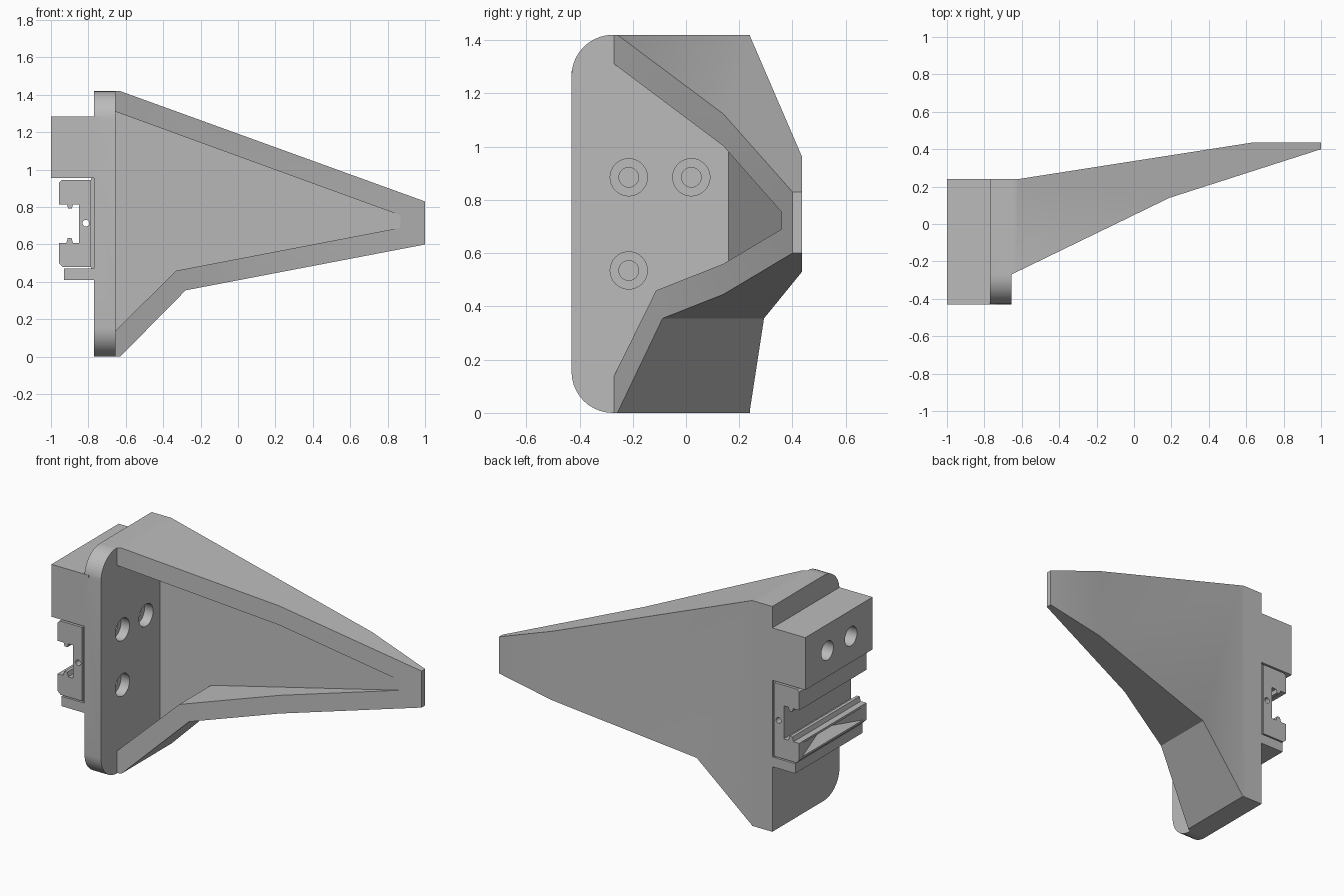
import bpy, bmesh, math
from mathutils import Matrix, Vector

if "Cube" in bpy.data.objects:
    bpy.data.objects.remove(bpy.data.objects["Cube"], do_unlink=True)

grey = bpy.data.materials.new("plain grey")
grey.use_nodes = True
grey.diffuse_color = (0.5, 0.5, 0.5, 1)
grey.node_tree.nodes["Principled BSDF"].inputs["Base Color"].default_value = (0.5, 0.5, 0.5, 1)


def add_object(name, bm):
    bmesh.ops.recalc_face_normals(bm, faces=bm.faces)
    mesh = bpy.data.meshes.new(name)
    bm.to_mesh(mesh)
    bm.free()
    mesh.materials.append(grey)
    obj = bpy.data.objects.new(name, mesh)
    bpy.context.collection.objects.link(obj)
    return obj


def prism(name, points, low, high, axis="y"):
    """Extrude a 2D outline along an axis; high may be a function of the first coordinate."""
    place = {"x": lambda a, b, c: (c, a, b),
             "y": lambda a, b, c: (a, c, b),
             "z": lambda a, b, c: (a, b, c)}[axis]
    top = high if callable(high) else lambda a: high
    bm = bmesh.new()
    near = [bm.verts.new(place(a, b, low)) for a, b in points]
    far = [bm.verts.new(place(a, b, top(a))) for a, b in points]
    bm.faces.new(near)
    bm.faces.new(far)
    for i in range(len(points)):
        j = (i + 1) % len(points)
        bm.faces.new((near[i], near[j], far[j], far[i]))
    return add_object(name, bm)


def box(name, x, y, z):
    return prism(name, [(x[0], z[0]), (x[1], z[0]), (x[1], z[1]), (x[0], z[1])], *y)


def cylinder(name, centre, radius, length, axis="X", sides=32):
    bm = bmesh.new()
    turn = Matrix.Rotation(math.pi / 2, 4, "Y" if axis == "X" else "X")
    bmesh.ops.create_cone(bm, cap_ends=True, segments=sides, radius1=radius, radius2=radius,
                          depth=length, matrix=Matrix.Translation(centre) @ turn)
    return add_object(name, bm)


def combine(target, other, operation):
    """Apply a boolean and discard the second body."""
    mod = target.modifiers.new("combine", "BOOLEAN")
    mod.operation, mod.solver, mod.object = operation, "EXACT", other
    bpy.context.view_layer.objects.active = target
    bpy.ops.object.modifier_apply(modifier=mod.name)
    bpy.data.objects.remove(other, do_unlink=True)


def arc(centre, radius, start, end, steps=10):
    return [(centre[0] + radius * math.cos(math.radians(start + (end - start) * i / steps)),
             centre[1] + radius * math.sin(math.radians(start + (end - start) * i / steps)))
            for i in range(steps + 1)]


FRONT, BACK = -0.43, 0.24
HEIGHT = 1.42
PLATE = -0.655   # open face of the mounting plate
WALL = -0.77     # rear face of the mounting plate

# Tapering arm: side outline crossed with plan outline
bracket = prism("bracket", [(-0.72, 0), (-0.63, 0), (-0.28, 0.355), (1, 0.6), (1, 0.83),
                            (-0.63, HEIGHT), (-0.72, HEIGHT)], -0.6, 0.6)
plan = prism("plan", [(-0.74, -0.27), (PLATE, -0.27), (0.19, 0.14), (1, 0.4), (1.01, 0.435),
                      (0.63, 0.435), (-0.62, BACK), (-0.74, BACK)], -0.1, 1.6, "z")
combine(bracket, plan, "INTERSECT")

# Pocket with a sloping floor, leaving the flanges
pocket = prism("pocket", [(PLATE, 0.14), (-0.33, 0.46), (0.87, 0.69), (0.87, 0.755), (PLATE, 1.31)],
               -0.6, lambda x: 0.16 + (x - PLATE) * 0.131)
combine(bracket, pocket, "DIFFERENCE")

# Mounting plate with rounded front corners
r = 0.155
plate = prism("plate", arc((FRONT + r, HEIGHT - r), r, 90, 180) + arc((FRONT + r, r), r, 180, 270)
              + [(BACK, 0), (BACK, HEIGHT)], WALL, PLATE, "x")
combine(bracket, plate, "UNION")

# Rear mounting block and the small ledge below the clip
combine(bracket, box("block", (-1, WALL + 0.03), (FRONT, BACK), (0.955, 1.285)), "UNION")
combine(bracket, box("ledge", (-0.93, WALL + 0.03), (FRONT, BACK), (0.41, 0.472)), "UNION")

# Counterbored screw holes in the plate
for y, z in ((-0.215, 0.885), (0.02, 0.885), (-0.215, 0.535)):
    combine(bracket, cylinder("counterbore", (PLATE, y, z), 0.07, 0.12), "DIFFERENCE")
    combine(bracket, cylinder("screw_hole", (PLATE, y, z), 0.037, 0.4), "DIFFERENCE")
# Blind holes in the rear block
for y in (-0.215, 0.02):
    combine(bracket, cylinder("block_hole", (-1, y, 1.12), 0.06, 0.36), "DIFFERENCE")

# Rail clip: channel section with a hooked upper jaw and ridged lower jaw
clip = prism("rail_clip", [(-0.957, 0.815), (-0.915, 0.815), (-0.908, 0.793), (-0.888, 0.793),
                           (-0.882, 0.815), (-0.85, 0.815), (-0.85, 0.607), (-0.882, 0.607),
                           (-0.89, 0.635), (-0.91, 0.635), (-0.918, 0.607), (-0.957, 0.607),
                           (-0.957, 0.5), (-0.937, 0.48), (-0.785, 0.48), (-0.785, 0.945),
                           (-0.942, 0.945), (-0.957, 0.93)], FRONT, BACK)
combine(clip, cylinder("pin_hole", (-0.813, 0, 0.714), 0.018, 2, "Y", 20), "DIFFERENCE")

# Faceted hollow in the outer side of the lower jaw
bm = bmesh.new()
corners = [bm.verts.new((-0.96, y, z)) for y, z in
           ((FRONT + 0.02, 0.51), (BACK - 0.02, 0.51), (BACK - 0.02, 0.595), (FRONT + 0.02, 0.595))]
tip = bm.verts.new((-0.88, (FRONT + BACK) / 2, 0.56))
bm.faces.new(corners)
for i in range(4):
    bm.faces.new((corners[i], corners[(i + 1) % 4], tip))
combine(clip, add_object("hollow", bm), "DIFFERENCE")

# Backing strip between clip and plate
strip = box("clip_backing", (-0.787, WALL + 0.005), (FRONT + 0.01, BACK - 0.01), (0.465, 0.96))

# Smooth only the round surfaces
for obj in (bracket, clip):
    bpy.ops.object.select_all(action="DESELECT")
    obj.select_set(True)
    bpy.context.view_layer.objects.active = obj
    bpy.ops.object.shade_smooth_by_angle(angle=math.radians(20))
strip.select_set(False)
